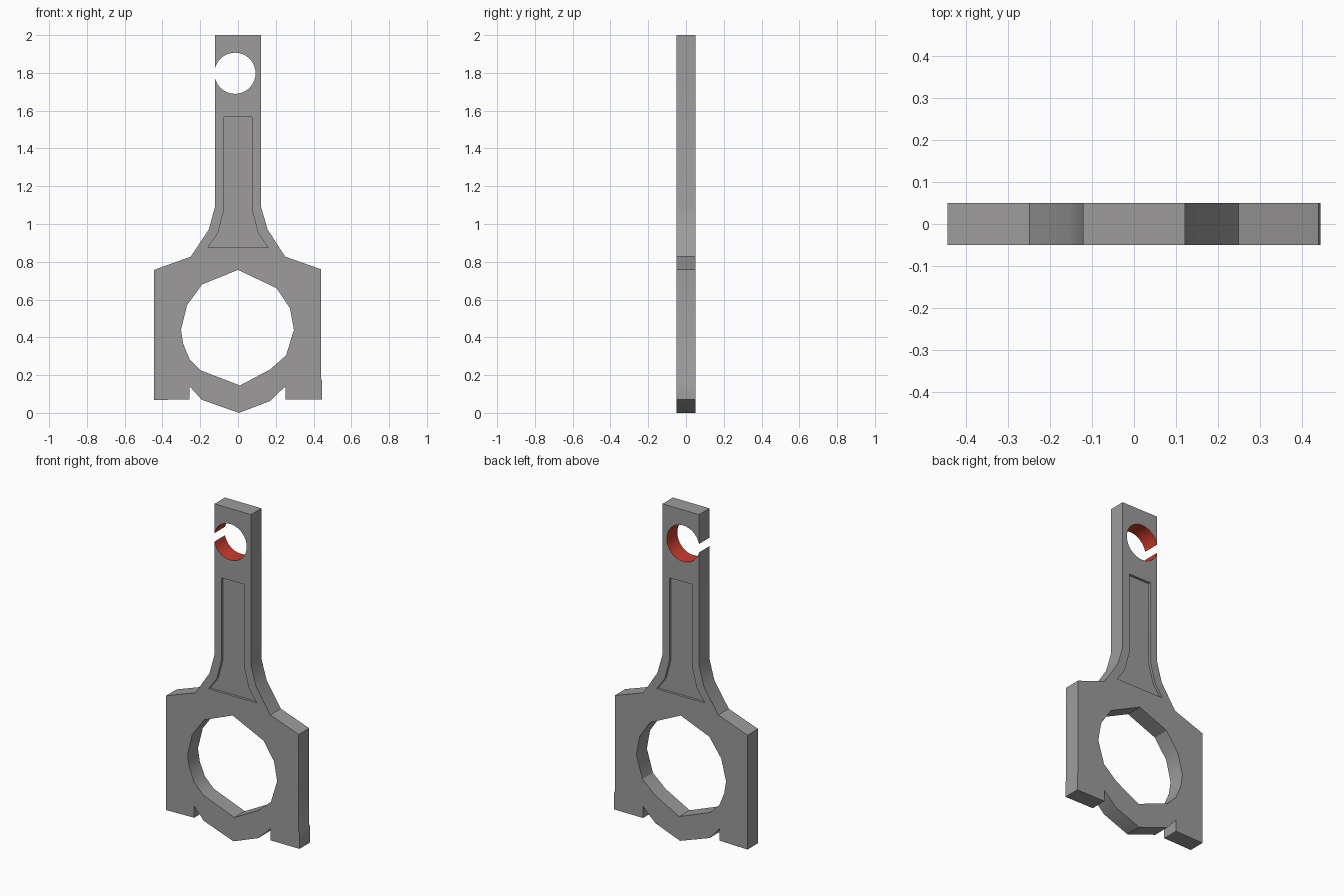
import bpy, bmesh, math

if "Cube" in bpy.data.objects:
    bpy.data.objects.remove(bpy.data.objects["Cube"])

HALF = 0.05      # half thickness of the plate
RECESS = 0.015   # depth of the sunken panel on each face


def material(name, color):
    m = bpy.data.materials.new(name)
    m.diffuse_color = (*color, 1)
    m.use_nodes = True
    m.node_tree.nodes["Principled BSDF"].inputs["Base Color"].default_value = m.diffuse_color
    return m


steel = material("steel grey", (0.34, 0.33, 0.33))
red = material("bushing red", (0.60, 0.045, 0.025))

# Small-end bore: it just breaks through the left side of the shank
CX, CZ, R, LEFT = -0.016, 1.798, 0.109, -0.122
gap = math.acos((CX - LEFT) / R)
N = 34
bore = []
for i in range(N + 1):
    a = math.pi + gap + (2 * math.pi - 2 * gap) * i / N
    bore.append((CX + R * math.cos(a), CZ + R * math.sin(a)))

# Outer outline, running from the shank top clockwise, then through the bore
outline = [(-0.122, 2), (0.122, 2), (0.122, 1.09), (0.157, 0.97),
           (0.25, 0.827), (0.44, 0.76), (0.44, 0.18), (0.445, 0.17),
           (0.445, 0.072), (0.252, 0.072), (0.252, 0.142), (0.17, 0.063),
           (0.005, 0), (-0.193, 0.07), (-0.257, 0.142), (-0.257, 0.072),
           (-0.445, 0.068), (-0.445, 0.757), (-0.25, 0.827),
           (-0.155, 0.97), (-0.122, 1.09)]
bore_start = len(outline)
outline += bore

# Faceted big-end opening
opening = [(0, 0.757), (0.205, 0.66), (0.275, 0.555), (0.296, 0.44),
           (0.255, 0.305), (0.17, 0.23), (0.01, 0.145), (-0.197, 0.225),
           (-0.257, 0.285), (-0.29, 0.365), (-0.302, 0.44),
           (-0.27, 0.57), (-0.19, 0.68)]

# Sunken panel, mirrored from its right half
right = [(0.075, 1.567), (0.075, 1.07), (0.107, 0.95), (0.16, 0.875)]
panel = right + [(-x, z) for x, z in reversed(right)]

bm = bmesh.new()


def ring(points, y):
    return [bm.verts.new((x, y, z)) for x, z in points]


def loop_edges(verts):
    return [bm.edges.new((v, verts[(i + 1) % len(verts)]))
            for i, v in enumerate(verts)]


def walls(a, b):
    n = len(a)
    return [bm.faces.new((a[i], a[(i + 1) % n], b[(i + 1) % n], b[i]))
            for i in range(n)]


# Front and back sheets with the opening and the sunken panel
rings = []
for side in (-1, 1):
    outer, inner, rim = (ring(p, side * HALF) for p in (outline, opening, panel))
    edges = loop_edges(outer) + loop_edges(inner) + loop_edges(rim)
    bmesh.ops.triangle_fill(bm, edges=edges, use_beauty=True,
                            normal=(0, side, 0))
    floor = ring(panel, side * (HALF - RECESS))
    bm.faces.new(floor)
    walls(rim, floor)
    rings.append((outer, inner))

# Side walls; the bore walls are red
sides = walls(rings[0][0], rings[1][0])
walls(rings[0][1], rings[1][1])
for f in sides[bore_start:bore_start + N]:
    f.material_index = 1

bmesh.ops.recalc_face_normals(bm, faces=bm.faces)
# Merge the flat triangles back into large faces
bmesh.ops.dissolve_limit(bm, angle_limit=0.002, verts=[], edges=bm.edges,
                         delimit={'MATERIAL'})
bmesh.ops.triangulate(bm, faces=[f for f in bm.faces if len(f.verts) > 4])

mesh = bpy.data.meshes.new("connecting_rod")
bm.to_mesh(mesh)
bm.free()
mesh.materials.append(steel)
mesh.materials.append(red)
rod = bpy.data.objects.new("connecting_rod", mesh)
bpy.context.collection.objects.link(rod)
bpy.context.view_layer.objects.active = rod
rod.select_set(True)
bpy.ops.object.shade_smooth_by_angle(angle=math.radians(30))
